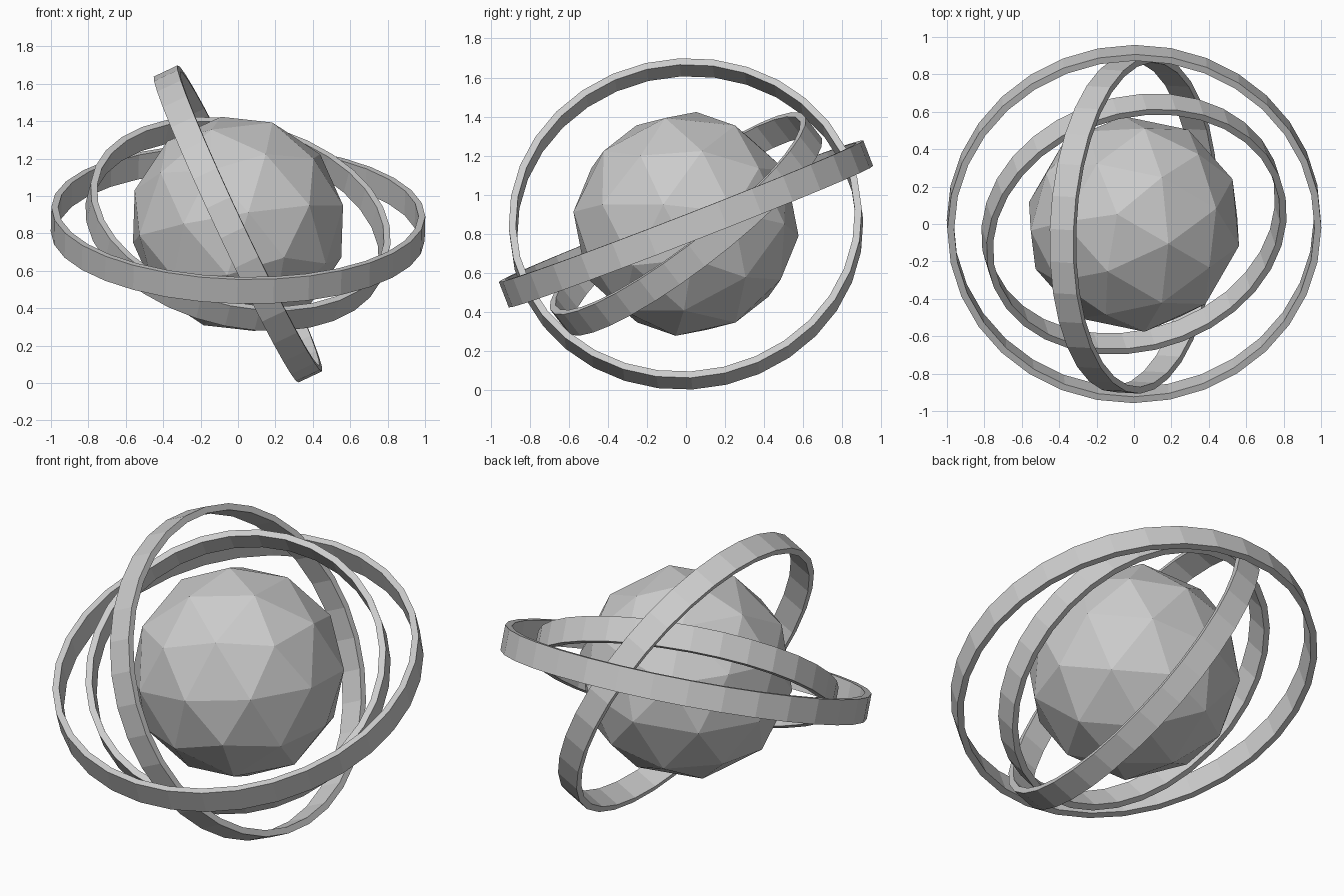
import bpy
import bmesh
from math import radians
from mathutils import Matrix, Vector

cube = bpy.data.objects.get("Cube")
if cube:
    bpy.data.objects.remove(cube, do_unlink=True)

CENTRE = Vector((0, 0, 0.851))
UP = Vector((0, 0, 1))

grey = bpy.data.materials.new("plain_grey")
grey.use_nodes = True
colour = (0.6, 0.6, 0.6, 1)
grey.diffuse_color = colour
grey.node_tree.nodes["Principled BSDF"].inputs["Base Color"].default_value = colour


def add_part(name, bm, axis, spin=0):
    """Turn a bmesh into a grey object whose own z axis points along axis."""
    mesh = bpy.data.meshes.new(name)
    bm.to_mesh(mesh)
    bm.free()
    mesh.materials.append(grey)
    part = bpy.data.objects.new(name, mesh)
    bpy.context.collection.objects.link(part)
    tilt = UP.rotation_difference(Vector(axis)).to_matrix().to_4x4()
    part.matrix_world = Matrix.Translation(CENTRE) @ tilt @ Matrix.Rotation(radians(spin), 4, "Z")
    return part


def add_ring(name, radius, axis, width=0.14, wall=0.036):
    """Flat hoop: an open cylinder thickened inwards."""
    bm = bmesh.new()
    bmesh.ops.create_cone(bm, cap_ends=False, segments=32,
                          radius1=radius, radius2=radius, depth=width)
    bmesh.ops.recalc_face_normals(bm, faces=bm.faces)
    # Make sure the wall faces outwards before it is thickened
    face = next(iter(bm.faces))
    if face.normal.dot(face.calc_center_median()) < 0:
        bmesh.ops.reverse_faces(bm, faces=bm.faces)
    ring = add_part(name, bm, axis)
    solid = ring.modifiers.new("wall", "SOLIDIFY")
    solid.thickness = wall
    solid.offset = -1
    solid.use_even_offset = True


# Faceted core
bm = bmesh.new()
bmesh.ops.create_icosphere(bm, subdivisions=2, radius=0.582)
add_part("core_sphere", bm, (-0.155, 0.09, 0.983), spin=42)

# Three tilted hoops around the core
add_ring("outer_ring", 1.0, (0.025, -0.362, 0.932))
add_ring("upright_ring", 0.905, (0.903, -0.052, 0.426))
add_ring("inner_ring", 0.82, (0.2, -0.6, 0.775))
